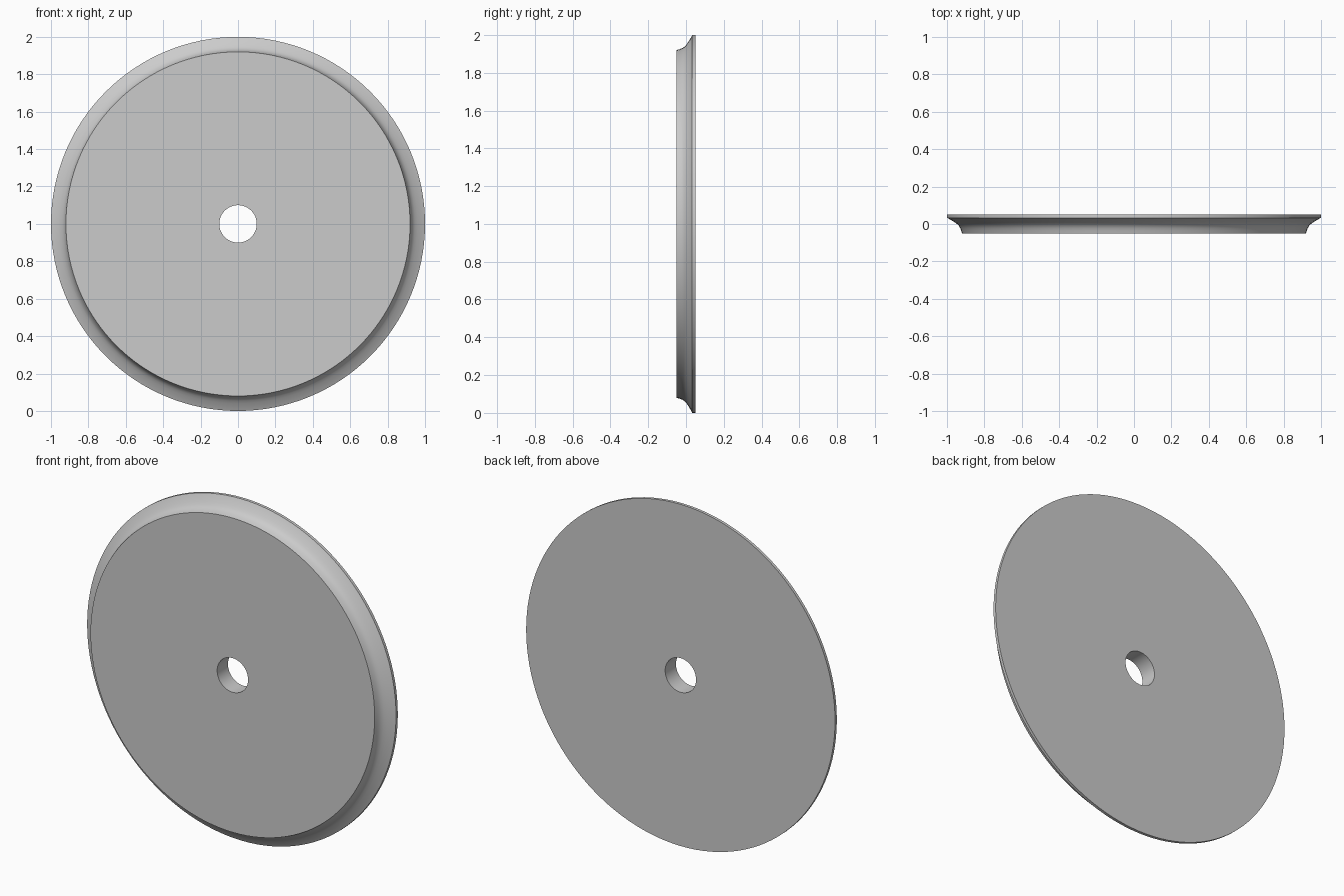
import bpy, bmesh, math

if "Cube" in bpy.data.objects:
    bpy.data.objects.remove(bpy.data.objects["Cube"])

SEGMENTS = 128
CENTRE_Z = 1.0

# Cross-section as (radius, y): bore, front face, cove moulding, rim, back face
front = [(0.10, -0.05), (0.92, -0.05)]
cove = [(0.924, -0.036), (0.929, -0.022), (0.936, -0.010), (0.946, 0.000),
        (0.960, 0.010), (0.976, 0.020), (0.990, 0.028)]
rim = [(1.00, 0.033), (1.00, 0.05)]
back = [(0.10, 0.05)]
profile = front + cove + rim + back


def lathe(name, points):
    """Sweep a closed cross-section around the y axis."""
    bm = bmesh.new()
    rings = []
    for i in range(SEGMENTS):
        a = 2 * math.pi * i / SEGMENTS
        rings.append([bm.verts.new((r * math.cos(a), y, CENTRE_Z + r * math.sin(a)))
                      for r, y in points])
    n = len(points)
    for i, ring in enumerate(rings):
        nxt = rings[(i + 1) % SEGMENTS]
        for j in range(n):
            k = (j + 1) % n
            bm.faces.new((ring[j], ring[k], nxt[k], nxt[j]))
    bmesh.ops.recalc_face_normals(bm, faces=bm.faces)
    mesh = bpy.data.meshes.new(name)
    bm.to_mesh(mesh)
    bm.free()
    obj = bpy.data.objects.new(name, mesh)
    bpy.context.collection.objects.link(obj)
    return obj


# Round plate with a moulded edge and a centre hole
plate = lathe("round_plate", profile)
bpy.context.view_layer.objects.active = plate
plate.select_set(True)
bpy.ops.object.shade_smooth_by_angle(angle=math.radians(30))
